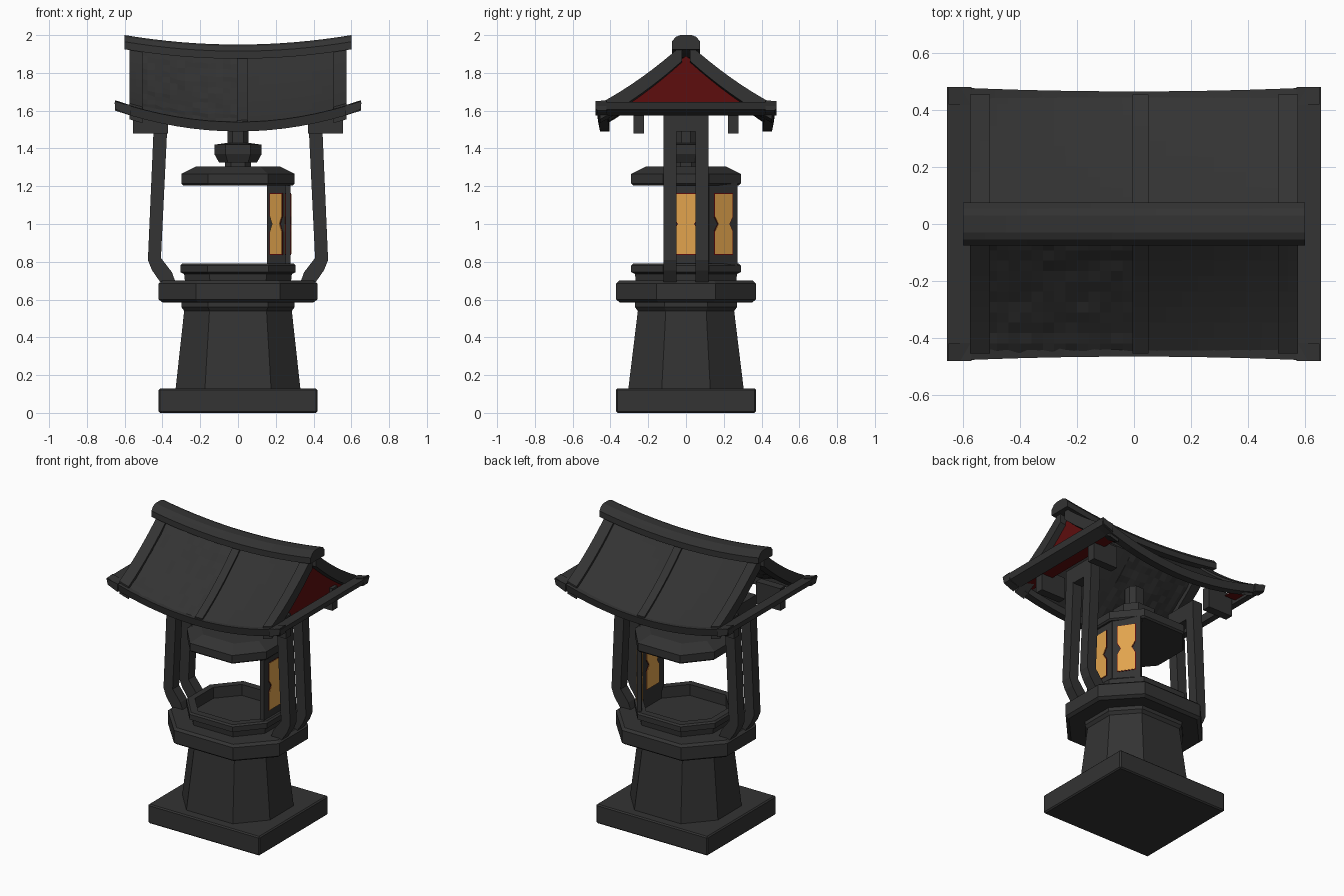
import bpy, bmesh, math, random
from mathutils import Vector

if "Cube" in bpy.data.objects:
    bpy.data.objects.remove(bpy.data.objects["Cube"])
random.seed(4)


def material(name, rgb):
    m = bpy.data.materials.new(name)
    m.diffuse_color = (*rgb, 1)
    m.use_nodes = True
    m.node_tree.nodes["Principled BSDF"].inputs["Base Color"].default_value = m.diffuse_color
    return m


DARK = material("dark_stone", (0.033, 0.033, 0.033))
RED = material("deep_red", (0.11, 0.004, 0.004))
GLOW = material("amber_paper", (0.76, 0.37, 0.075))


def loft(name, rings, mat=DARK, bevel=0.0):
    """Skin a list of equal-sized point rings and cap both ends."""
    bm = bmesh.new()
    vs = [[bm.verts.new(p) for p in r] for r in rings]
    n = len(rings[0])
    for a, b in zip(vs, vs[1:]):
        for i in range(n):
            j = (i + 1) % n
            bm.faces.new((a[i], a[j], b[j], b[i]))
    bm.faces.new(vs[0][::-1])
    bm.faces.new(vs[-1])
    bmesh.ops.recalc_face_normals(bm, faces=bm.faces)
    me = bpy.data.meshes.new(name)
    bm.to_mesh(me)
    bm.free()
    me.materials.append(mat)
    ob = bpy.data.objects.new(name, me)
    bpy.context.collection.objects.link(ob)
    if bevel:
        md = ob.modifiers.new("edge_bevel", 'BEVEL')
        md.width, md.segments, md.limit_method = bevel, 1, 'ANGLE'
    return ob


def box(name, x0, x1, y0, y1, z0, z1, mat=DARK, bevel=0.0):
    q = [(x0, y0), (x1, y0), (x1, y1), (x0, y1)]
    return loft(name, [[(x, y, z) for x, y in q] for z in (z0, z1)], mat, bevel)


def octagons(name, levels, bevel=0.0):
    """Stack of stretched octagons given as (half x, half y, z)."""
    rings = []
    for hx, hy, z in levels:
        a, b = 0.53 * hx, 0.42 * hy
        q = [(hx, b), (a, hy), (-a, hy), (-hx, b), (-hx, -b), (-a, -hy), (a, -hy), (hx, -b)]
        rings.append([(x, y, z) for x, y in q])
    return loft(name, rings, DARK, bevel)


# Base, pedestal, platform and tray
box("base_slab", -0.42, 0.42, -0.37, 0.37, 0, 0.13, DARK, 0.008)
octagons("pedestal", [(0.33, 0.305, 0.13), (0.285, 0.255, 0.54), (0.30, 0.27, 0.56), (0.30, 0.27, 0.60)])
octagons("platform", [(0.40, 0.35, 0.585), (0.42, 0.37, 0.60), (0.42, 0.37, 0.685), (0.40, 0.355, 0.70)])
octagons("tray_rim", [(0.28, 0.265, 0.69), (0.285, 0.27, 0.735), (0.305, 0.29, 0.745), (0.305, 0.29, 0.78),
                      (0.295, 0.28, 0.79), (0.255, 0.235, 0.79), (0.255, 0.235, 0.715)])

# Lantern cap and finial
octagons("lantern_cap", [(0.29, 0.28, 1.205), (0.30, 0.29, 1.215), (0.30, 0.29, 1.265), (0.22, 0.21, 1.305)])
octagons("finial", [(0.07, 0.07, 1.30), (0.07, 0.07, 1.33), (0.10, 0.10, 1.325), (0.125, 0.12, 1.37),
                    (0.125, 0.12, 1.42), (0.055, 0.055, 1.43), (0.055, 0.055, 1.58)])


# Two remaining window panels
def panel(name, p, q, half):
    p, q = Vector((*p, 0)), Vector((*q, 0))
    c, u = (p + q) / 2, (q - p).normalized()
    nrm = Vector((u.y, -u.x, 0))

    def plate(label, pts, t, mat):
        loft(name + label, [[c + u * a + Vector((0, 0, z)) + nrm * s for a, z in pts]
                            for s in (-t, t)], mat)

    def hourglass(w, g):
        right = [(w, 0.84 - g), (w, 0.96), (w * 0.62, 1.0), (w, 1.04), (w, 1.16 + g)]
        return right + [(-a, z) for a, z in reversed(right)]
    h = (q - p).length / 2
    plate("_frame", [(-h, 0.77), (h, 0.77), (h, 1.22), (-h, 1.22)], 0.014, DARK)
    plate("_red_edge", hourglass(half + 0.005, 0.003), 0.016, RED)
    plate("_paper", hourglass(half, 0), 0.019, GLOW)


panel("side_window", (0.265, -0.12), (0.265, 0.12), 0.068)
panel("corner_window", (0.265, 0.115), (0.165, 0.265), 0.056)

# Curved post pairs with tie blocks and roof brackets
OUT = [(0.41, 0.69), (0.455, 0.755), (0.477, 0.81), (0.447, 1.5), (0.445, 1.6)]
INN = [(0.33, 0.69), (0.35, 0.745), (0.408, 0.82), (0.375, 1.5), (0.375, 1.6)]
for s, side in ((1, "right"), (-1, "left")):
    for y in (-0.085, 0.085):
        loft(f"post_{side}", [[(s * o[0], y - .035, o[1]), (s * o[0], y + .035, o[1]),
                               (s * i[0], y + .035, i[1]), (s * i[0], y - .035, i[1])]
                              for o, i in zip(OUT, INN)])
    x0, x1 = sorted((s * 0.375, s * 0.447))
    box(f"post_tie_{side}", x0, x1, -0.12, 0.12, 1.49, 1.60)
    x0, x1 = sorted((s * 0.37, s * 0.555))
    for y in (-0.25, 0.25):
        box(f"roof_bracket_{side}", x0, x1, y - 0.028, y + 0.028, 1.48, 1.63)


# Roof surface
def eave(x):
    return 1.49 + 0.11 * (abs(x) / 0.65) ** 2


def roof(x, t, side, lift=0.0):
    top = 1.885 + 0.05 * (x / 0.6) ** 2
    low = eave(x) + 0.045
    f = t + 0.25 * t * (1 - t)
    return Vector((x, side * (0.02 + 0.435 * t), top + (low - top) * f + lift))


def slope(name, x0, x1, side, lift, depth, nx, nt=8, rough=0.0):
    """Curved slab on the roof, from lift down to lift - depth."""
    bm = bmesh.new()
    g = []
    for i in range(nx + 1):
        x = x0 + (x1 - x0) * i / nx
        g.append([bm.verts.new(roof(x, j / nt, side, lift + random.uniform(-rough, rough)))
                  for j in range(nt + 1)])
    for i in range(nx):
        for j in range(nt):
            bm.faces.new((g[i][j], g[i + 1][j], g[i + 1][j + 1], g[i][j + 1]))
    r = bmesh.ops.extrude_face_region(bm, geom=bm.faces[:] + bm.edges[:] + bm.verts[:])
    top = [e for e in r["geom"] if isinstance(e, bmesh.types.BMVert)]
    bmesh.ops.translate(bm, vec=(0, 0, -depth), verts=top)
    bmesh.ops.recalc_face_normals(bm, faces=bm.faces)
    me = bpy.data.meshes.new(name)
    bm.to_mesh(me)
    bm.free()
    me.materials.append(DARK)
    bpy.context.collection.objects.link(bpy.data.objects.new(name, me))


for side, label in ((-1, "front"), (1, "back")):
    slope(f"{label}_roof_right", 0.0, 0.56, side, 0, 0.025, 10)
    slope(f"{label}_roof_left", -0.56, 0.0, side, 0, 0.025, 14, 12, 0.006 if side < 0 else 0)
    slope(f"{label}_roof_seam", -0.005, 0.05, side, 0.014, 0.03, 1)
    for x in (-0.575, 0.505):
        slope(f"{label}_roof_verge", x, x + 0.07, side, 0.018, 0.085, 2)

# Sagging ridge beam and eave boards
xs = [i / 8 for i in range(-8, 9)]
sec = [(-0.075, 0), (-0.075, 0.04), (-0.055, 0.065), (-0.03, 0.075),
       (0.03, 0.075), (0.055, 0.065), (0.075, 0.04), (0.075, 0)]
loft("ridge_beam", [[(0.6 * k, y, 1.875 + 0.05 * k * k + z) for y, z in sec] for k in xs], DARK)
for s in (-1, 1):
    loft("eave_board", [[(0.65 * k, s * (y + 0.015 * k * k), eave(0.65 * k) + z)
                         for y, z in ((0.405, 0), (0.455, 0), (0.465, 0.05), (0.405, 0.055))]
                        for k in xs])
    # End boards closing the eave frame
    loft("end_board", [[(s * x, y, z) for x, z in ((0.57, 1.575), (0.645, 1.605), (0.655, 1.645), (0.57, 1.63))]
                       for y in (-0.48, 0.48)])

# Red gable and small red soffits
loft("red_gable", [[(x, -0.40, 1.60), (x, 0.40, 1.60), (x, 0.0, 1.89)] for x in (0.525, 0.533)], RED)
box("red_soffit_right", 0.47, 0.58, -0.41, 0.41, 1.594, 1.60, RED)
box("red_soffit_left", -0.58, -0.49, 0.29, 0.41, 1.594, 1.60, RED)
